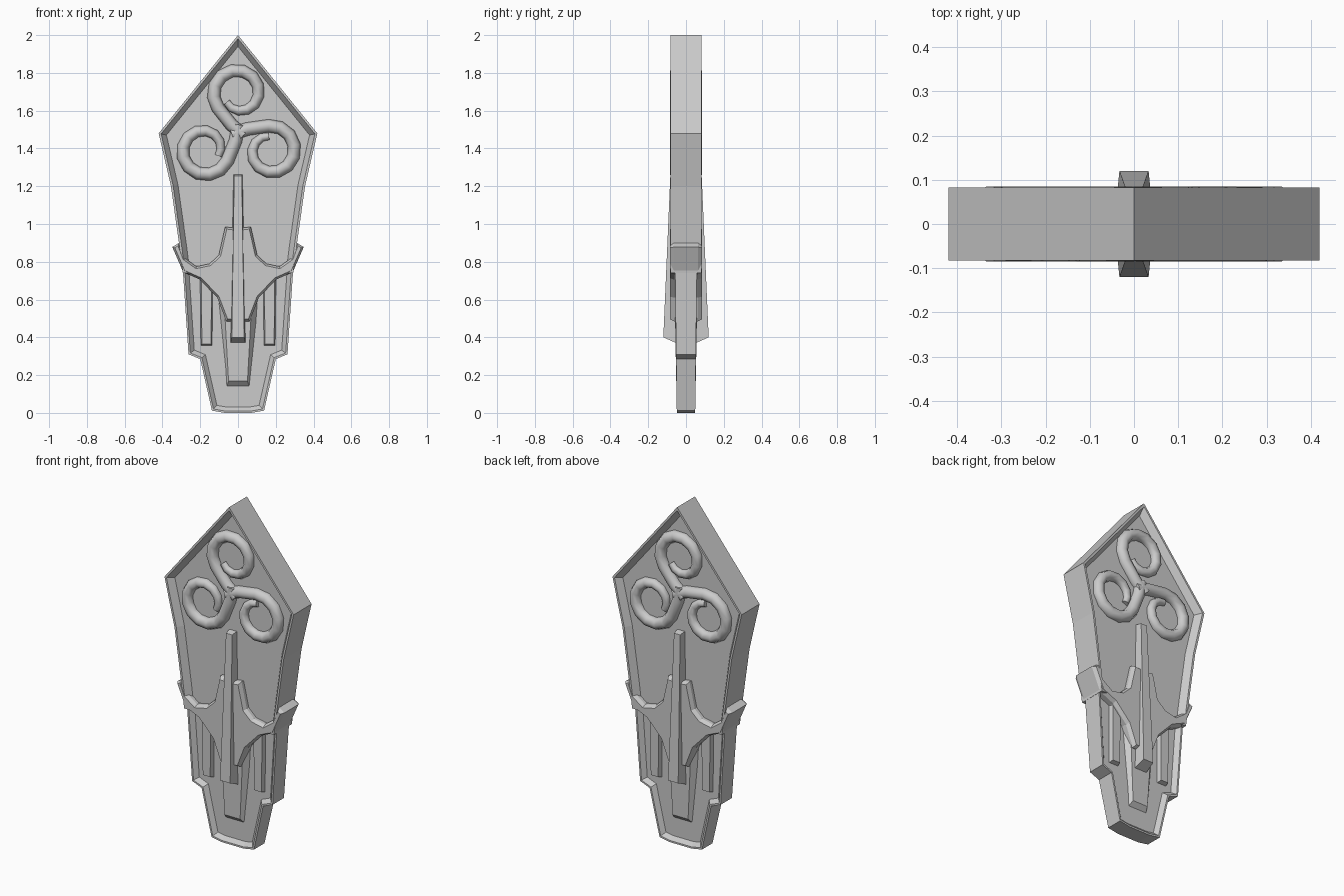
import bpy, bmesh
from math import cos, sin, radians
from mathutils import Matrix, Vector

cube = bpy.data.objects.get("Cube")
if cube:
    bpy.data.objects.remove(cube)

stone = bpy.data.materials.new("grey_stone")
stone.use_nodes = True
grey = (0.6, 0.6, 0.6, 1)
stone.diffuse_color = grey
stone.node_tree.nodes["Principled BSDF"].inputs["Base Color"].default_value = grey


def mirrored(half):
    """Close a right-hand profile with its mirror image."""
    return half + [(-x, z) for x, z in reversed(half) if x > 0]


def finish(name, bm):
    bmesh.ops.recalc_face_normals(bm, faces=bm.faces)
    mesh = bpy.data.meshes.new(name)
    bm.to_mesh(mesh)
    bm.free()
    mesh.materials.append(stone)
    obj = bpy.data.objects.new(name, mesh)
    bpy.context.collection.objects.link(obj)
    return obj


def plate(name, outline, thick, insets, taper=None):
    """Symmetric plate whose two broad faces get a series of insets."""
    bm = bmesh.new()
    front, back = [[bm.verts.new((x, y, z)) for x, z in outline] for y in (-thick, thick)]
    broad = [bm.faces.new(front), bm.faces.new(back[::-1])]
    n = len(outline)
    for i in range(n):
        j = (i + 1) % n
        bm.faces.new((front[j], front[i], back[i], back[j]))
    bmesh.ops.recalc_face_normals(bm, faces=bm.faces)
    for width, depth in insets:
        bmesh.ops.inset_region(bm, faces=broad, thickness=width, depth=depth,
                               use_even_offset=True, use_boundary=True)
    if taper:
        for v in bm.verts:
            v.co.y *= taper(v.co.z)
    return finish(name, bm)


def ridge(name, base, face):
    """Raised bar: base and face are corner rings of (x, y, z)."""
    bm = bmesh.new()
    a = [bm.verts.new(p) for p in base]
    b = [bm.verts.new(p) for p in face]
    bm.faces.new(a)
    bm.faces.new(b)
    for i in range(4):
        j = (i + 1) % 4
        bm.faces.new((a[i], a[j], b[j], b[i]))
    return finish(name, bm)


def ring(centre, top, bottom, y_top, y_bottom, z_top, z_bottom):
    return [(centre - top, -y_top, z_top), (centre + top, -y_top, z_top),
            (centre + bottom, -y_bottom, z_bottom), (centre - bottom, -y_bottom, z_bottom)]


# Broad pointed upper body with a sunken panel on both faces
upper = mirrored([(0, 2), (0.42, 1.48), (0.355, 1.2), (0.31, 0.88), (0.292, 0.74)])
plate("upper_body", upper, 0.083, [(0.012, 0), (0.026, -0.038)])

# Thinner stepped lower body
lower = mirrored([(0.293, 0.77), (0.262, 0.31), (0.2, 0.285), (0.138, 0.012), (0.07, 0)])
plate("lower_body", lower, 0.058, [(0.01, 0), (0.022, -0.026)],
      lambda z: 0.84 + 0.2 * z)

# Winged guard wrapping around the waist
guard = mirrored([(0.025, 0.98), (0.068, 0.985), (0.102, 0.835), (0.15, 0.79), (0.22, 0.775),
                  (0.282, 0.82), (0.312, 0.9), (0.348, 0.878), (0.29, 0.745), (0.2, 0.705),
                  (0.11, 0.61), (0.062, 0.485)])
plate("guard", guard, 0.064, [(0.011, 0.021)])


def spiral_arm(turn):
    """One arm of the triple swirl: hub, then an inward clockwise coil."""
    points = [Vector((0.03, -0.02)), Vector((-0.035, 0.035))]
    steps = 13
    for i in range(steps + 1):
        t = i / steps
        a = radians(215 - 358 * t)
        r = 0.13 - 0.055 * t ** 2
        points.append(Vector((r * cos(a), 0.2 + r * sin(a))))
    return [Matrix.Rotation(radians(turn), 2) @ p for p in points]


for side, angle in (("front", 0), ("back", 180)):
    spin = Matrix.Rotation(radians(angle), 4, "Z")
    parts = []

    # Long central spine, thickening downward
    parts.append(ridge("spine_" + side,
                       ring(0, 0.025, 0.042, 0.03, 0.03, 1.265, 0.36),
                       ring(0, 0.02, 0.033, 0.083, 0.12, 1.255, 0.4)))

    # Tapered tongue below the spine
    parts.append(ridge("tongue_" + side,
                       ring(0, 0.115, 0.062, 0.02, 0.02, 0.62, 0.135),
                       ring(0, 0.075, 0.05, 0.06, 0.052, 0.62, 0.168)))

    # Slim bars either side of the tongue
    for label, s in (("right", -1), ("left", 1)):
        parts.append(ridge(f"{label}_bar_{side}",
                           ring(s * 0.167, 0.037, 0.032, 0.02, 0.02, 0.74, 0.355),
                           ring(s * 0.167, 0.028, 0.024, 0.056, 0.054, 0.74, 0.365)))

    # Triple swirl of tapering tubes
    curve = bpy.data.curves.new("swirl_" + side, "CURVE")
    curve.dimensions = "3D"
    curve.bevel_depth = 0.035
    curve.bevel_resolution = 2
    curve.use_fill_caps = True
    for turn in (0, 120, 240):
        path = spiral_arm(turn)
        spline = curve.splines.new("POLY")
        spline.points.add(len(path) - 1)
        for i, (point, p) in enumerate(zip(spline.points, path)):
            point.co = (p.x, -0.05, 1.49 + p.y, 1)
            point.radius = 1 - 0.45 * (i / (len(path) - 1)) ** 3
    curve.materials.append(stone)
    source = bpy.data.objects.new("swirl_source", curve)
    bpy.context.collection.objects.link(source)
    mesh = bpy.data.meshes.new_from_object(source.evaluated_get(bpy.context.evaluated_depsgraph_get()))
    bpy.data.objects.remove(source)
    swirl = bpy.data.objects.new("swirl_" + side, mesh)
    bpy.context.collection.objects.link(swirl)
    for polygon in mesh.polygons:
        polygon.use_smooth = True
    bpy.ops.object.select_all(action="DESELECT")
    swirl.select_set(True)
    bpy.context.view_layer.objects.active = swirl
    bpy.ops.object.shade_smooth_by_angle(angle=radians(50))
    parts.append(swirl)

    for part in parts:
        part.matrix_world = spin
